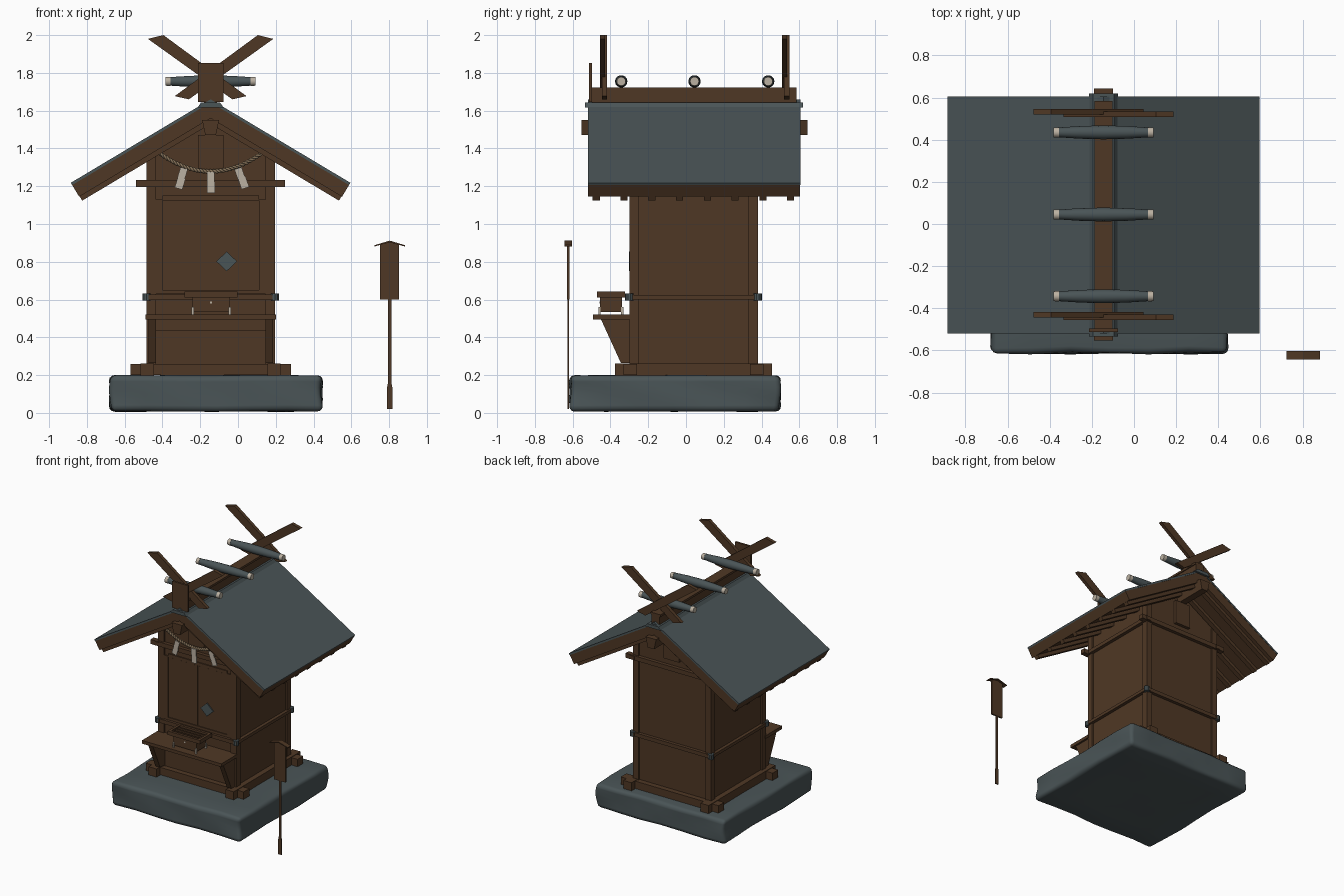
import bpy, bmesh, math
from mathutils import Vector, Matrix

if "Cube" in bpy.data.objects:
    bpy.data.objects.remove(bpy.data.objects["Cube"])

CX, CY = -0.145, 0.04          # shrine axis
SLOPE = math.atan(0.597)
APEX = 1.66


def mat(name, r, g, b):
    m = bpy.data.materials.new(name)
    m.diffuse_color = (r, g, b, 1)
    m.use_nodes = True
    m.node_tree.nodes["Principled BSDF"].inputs["Base Color"].default_value = m.diffuse_color
    return m


WOOD = mat("dark_wood", 0.078, 0.039, 0.018)
GREY = mat("slate_grey", 0.068, 0.089, 0.094)
PALE = mat("pale_paper", 0.50, 0.44, 0.36)
STRAW = mat("straw", 0.24, 0.17, 0.10)


def finish(name, bm, m, smooth=False):
    bmesh.ops.recalc_face_normals(bm, faces=bm.faces)
    me = bpy.data.meshes.new(name)
    bm.to_mesh(me)
    bm.free()
    ob = bpy.data.objects.new(name, me)
    bpy.context.collection.objects.link(ob)
    me.materials.append(m)
    if smooth:
        bpy.context.view_layer.objects.active = ob
        ob.select_set(True)
        bpy.ops.object.shade_smooth_by_angle(angle=math.radians(40))
        ob.select_set(False)
    return ob


def boxes(name, m, *bounds):
    """One object of boxes given as (x0, x1, y0, y1, z0, z1)."""
    bm = bmesh.new()
    for x0, x1, y0, y1, z0, z1 in bounds:
        mx = Matrix.Translation(((x0 + x1) / 2, (y0 + y1) / 2, (z0 + z1) / 2))
        bmesh.ops.create_cube(bm, size=1, matrix=mx @ Matrix.Diagonal((x1 - x0, y1 - y0, z1 - z0, 1)))
    return finish(name, bm, m)


def prisms(name, m, *items, axis="y"):
    """Profiles extruded along an axis: (points, start, end)."""
    bm = bmesh.new()
    for pts, a, b in items:
        place = (lambda p, t: (p[0], t, p[1])) if axis == "y" else (lambda p, t: (t, p[0], p[1]))
        f = bm.faces.new([bm.verts.new(place(p, a)) for p in pts])
        ext = bmesh.ops.extrude_face_region(bm, geom=[f])["geom"]
        d = Vector(place((0, 0), b - a))
        bmesh.ops.translate(bm, vec=d, verts=[v for v in ext if isinstance(v, bmesh.types.BMVert)])
    return finish(name, bm, m)


def flip(pts):
    return [(2 * CX - x, z) for x, z in pts]


def lathe_x(name, m, cy, cz, rings, sides=14):
    """Round bar along x from (x, radius) rings."""
    bm = bmesh.new()
    loops = [[bm.verts.new((x, cy + r * math.cos(2 * math.pi * i / sides), cz + r * math.sin(2 * math.pi * i / sides)))
              for i in range(sides)] for x, r in rings]
    for a, b in zip(loops, loops[1:]):
        for i in range(sides):
            j = (i + 1) % sides
            bm.faces.new((a[i], a[j], b[j], b[i]))
    bm.faces.new(loops[0])
    bm.faces.new(loops[-1])
    return finish(name, bm, m, True)


# stone base: rounded, slightly uneven slab
bm = bmesh.new()
bmesh.ops.create_cube(bm, size=1, matrix=Matrix.Translation((-0.117, -0.058, 0.103)) @ Matrix.Diagonal((1.12, 1.11, 0.19, 1)))
bmesh.ops.subdivide_edges(bm, edges=bm.edges[:], cuts=5, use_grid_fill=True)
sharp = [e for e in bm.edges if e.calc_face_angle() > 1]
bmesh.ops.bevel(bm, geom=sharp, offset=0.028, segments=3, profile=0.5, affect="EDGES")
for v in bm.verts:
    x, y, z = v.co
    v.co += Vector((math.sin(9 * y + 30 * z), math.sin(11 * x + 25 * z), 0.5 * math.sin(8 * x) * math.cos(9 * y))) * 0.006
finish("stone_base", bm, GREY, True)

# crossed ground sills
X0, X1, Y0, Y1 = CX - 0.34, CX + 0.34, CY - 0.34, CY + 0.34
sill = [(CX - 0.425, CX + 0.425, y - 0.035, y + 0.035, 0.2, 0.258) for y in (Y0 + 0.005, Y1 - 0.005)]
sill += [(x - 0.035, x + 0.035, CY - 0.415, CY + 0.415, 0.198, 0.262) for x in (X0 + 0.005, X1 - 0.005)]
boxes("ground_sills", WOOD, *sill)

# walls with gables, corner posts and rails
gable = [(X0 + .012, 0.2), (X1 - .012, 0.2), (X1 - .012, 1.37), (CX, 1.57), (X0 + .012, 1.37)]
prisms("wall_core", WOOD, (gable, Y0 + .012, Y1 - .012))
boxes("corner_posts", WOOD, *[(x, x + .05, y, y + .05, 0.2, 1.37)
                              for x in (X0, X1 - .05) for y in (Y0, Y1 - .05)])


def rails(name, z0, z1, out, over):
    b = [(X0 - over, X1 + over, y - out, y + out, z0, z1) for y in (Y0 + .005, Y1 - .005)]
    b += [(x - out, x + out, Y0 - out, Y1 + out, z0 + .003, z1 - .003) for x in (X0 + .005, X1 - .005)]
    boxes(name, WOOD, *b)


rails("belt_rails", 0.598, 0.628, 0.018, 0.01)
rails("top_rails", 1.197, 1.232, 0.02, 0.055)

# grey metal caps on the belt corners
bm = bmesh.new()
for x in (X0, X1):
    for y in (Y0, Y1):
        bmesh.ops.create_cone(bm, cap_ends=True, segments=10, radius1=.022, radius2=.022, depth=.038,
                              matrix=Matrix.Translation((x, y, 0.613)))
finish("belt_corner_caps", bm, GREY)

# front doors, frame and lock plate
boxes("door_frame", WOOD, (X0 + .03, X0 + .085, Y0 + .004, Y0 + .03, .63, 1.13),
      (X1 - .085, X1 - .03, Y0 + .004, Y0 + .03, .63, 1.13),
      (X0 + .085, X1 - .085, Y0 + .004, Y0 + .03, 1.125, 1.15),
      (X0 + .085, X1 - .085, Y0 + .004, Y0 + .03, .63, .65))
boxes("doors", WOOD, (X0 + .087, CX - .003, Y0 + .007, Y0 + .03, .652, 1.123),
      (CX + .003, X1 - .087, Y0 + .007, Y0 + .03, .652, 1.123))
prisms("lock_plate", GREY, ([(-.115, .802), (-.06, .75), (-.005, .802), (-.06, .854)], Y0 - .002, Y0 + .007))

# offering shelf with end brackets
boxes("shelf", WOOD, (X0 - .005, X1 + .005, -.493, Y0 + .01, .495, .52))
boxes("shelf_apron", WOOD, (X0 + .02, X1 - .02, Y0 - .012, Y0 + .02, .435, .495))
bracket = [(-.45, .495), (-.295, .495), (-.295, .265), (-.345, .265)]
prisms("shelf_brackets", WOOD, (bracket, X0 + .01, X0 + .05), (bracket, X1 - .05, X1 - .01), axis="x")

# offering box with slatted top and pale feet
bx = CX + .003
boxes("offering_box", WOOD, (bx - .10, bx + .10, -.455, -.34, .535, .625))
boxes("offering_box_rim", WOOD, (bx - .14, bx + .14, -.472, -.452, .612, .642),
      (bx - .14, bx + .14, -.343, -.323, .612, .642),
      (bx - .14, bx - .12, -.46, -.33, .612, .642), (bx + .12, bx + .14, -.46, -.33, .612, .642),
      (bx - .13, bx + .13, -.46, -.33, .61, .62),
      *[(bx - .13, bx + .13, y - .006, y + .006, .618, .636) for y in (-.43, -.398, -.366)])
boxes("offering_box_feet", PALE, *[(x - .006, x + .006, y - .006, y + .006, .518, .56)
                                   for x in (bx - .098, bx + .098) for y in (-.458, -.337)])
boxes("offering_box_stud", PALE, (bx - .005, bx + .005, -.459, -.45, .58, .59))

# roof: slate sheet, timber deck and rafters
S, C, T = math.sin(SLOPE), math.cos(SLOPE), math.tan(SLOPE)


def slope_band(d0, d1, half):
    """Band under the right roof slope between perpendicular depths d0 and d1."""
    def edge(d):
        x = half - d * S
        return (CX + x, APEX - d / C - x * T)
    return [(CX, APEX - d0 / C), edge(d0), edge(d1), (CX, APEX - d1 / C)]


def both(pts, a, b):
    return [(pts, a, b), (flip(pts), a, b)]


prisms("roof_slates", GREY, *both(slope_band(0, .014, .74), -.52, .605))
prisms("roof_deck", WOOD, *both(slope_band(.014, .086, .74), -.518, .603))
rafters = []
for i in range(8):
    y = -.475 + i * .147
    rafters += both(slope_band(.08, .112, .737), y - .019, y + .019)
prisms("rafters", WOOD, *rafters)

# ridge pole, gable strut
pole = [(CX - .045, 1.55), (CX + .045, 1.55), (CX + .028, 1.47), (CX - .028, 1.47)]
prisms("ridge_pole", WOOD, (pole, -.553, .643))
boxes("gable_struts", WOOD, (CX - .068, CX + .068, Y0 - .012, Y0 + .02, 1.28, 1.47),
      (CX - .068, CX + .068, Y1 - .02, Y1 + .012, 1.28, 1.47))

# ridge cap, ridge box and front plaque
cap = [(CX - .068, 1.618), (CX - .05, 1.643), (CX + .05, 1.643), (CX + .068, 1.618)]
prisms("ridge_cap", GREY, (cap, -.535, .62))
boxes("ridge_box", WOOD, (CX - .035, CX + .035, -.497, .585, 1.64, 1.712),
      (CX - .042, CX + .042, -.497, .585, 1.705, 1.722))
boxes("ridge_plaque", WOOD, (CX - .068, CX + .068, -.513, -.497, 1.645, 1.853))

# crossed finials at both ends
fin = [(-.477, 1.98), (-.395, 2.0), (.045, 1.677), (-.03, 1.66)]
fins = []
for y in (-.436, .528):
    fins += [(fin, y - .008, y + .019), (flip(fin), y - .02, y + .007)]
prisms("crossed_finials", WOOD, *fins)

# ridge logs with pale ends
for i, y in enumerate((-.343, .045, .435)):
    lathe_x(f"ridge_log_{i + 1}", GREY, y, 1.755,
            [(CX - .215, .023), (CX - .11, .03), (CX, .033), (CX + .11, .03), (CX + .215, .023)])
    for s in (-1, 1):
        lathe_x(f"ridge_log_{i + 1}_end", PALE, y, 1.755, [(CX + s * .212, .0245), (CX + s * .238, .0235)])

# hanging straw rope: two twisted strands
for k in range(2):
    cu = bpy.data.curves.new("straw_rope", "CURVE")
    cu.dimensions = "3D"
    cu.bevel_depth, cu.bevel_resolution = .007, 1
    sp = cu.splines.new("POLY")
    n = 140
    sp.points.add(n)
    for i in range(n + 1):
        t = i / n * 2 - 1
        a = i * .7 + k * math.pi
        sp.points[i].co = (CX + .275 * t, Y0 - .03 + .006 * math.cos(a), 1.278 + .1 * t * t + .006 * math.sin(a), 1)
    ob = bpy.data.objects.new("straw_rope_strand", cu)
    bpy.context.collection.objects.link(ob)
    cu.materials.append(STRAW)

# paper streamers
streamers = []
for x, z, ang in ((CX - .14, 1.295, -.3), (CX, 1.275, 0), (CX + .145, 1.295, .33)):
    prof = [(-.02, 0), (.02, 0), (.02, -.05), (.024, -.055), (.024, -.112), (-.018, -.112), (-.018, -.06), (-.02, -.05)]
    c, s = math.cos(ang), math.sin(ang)
    streamers.append(([(x + p * c - q * s, z + p * s + q * c) for p, q in prof], Y0 - .045, Y0 - .039))
prisms("paper_streamers", PALE, *streamers)

# sign on a stake
SX, SY = .803, -.624
stake = [(-.015, .02), (.015, .02), (.015, .13), (.009, .16), (.009, .62), (-.009, .62), (-.009, .16), (-.015, .13)]
prisms("sign_stake", WOOD, ([(SX + x, z) for x, z in stake], SY - .004, SY + .004))
board = [(-.05, .6), (.05, .6), (.05, .89), (0, .905), (-.05, .89)]
prisms("sign_board", WOOD, ([(SX + x, z) for x, z in board], SY - .006, SY + .006))
hood = [(-.08, .888), (0, .912), (.08, .888), (.08, .881), (0, .903), (-.08, .881)]
prisms("sign_hood", WOOD, ([(SX + x, z) for x, z in hood], SY - .02, SY + .02))
